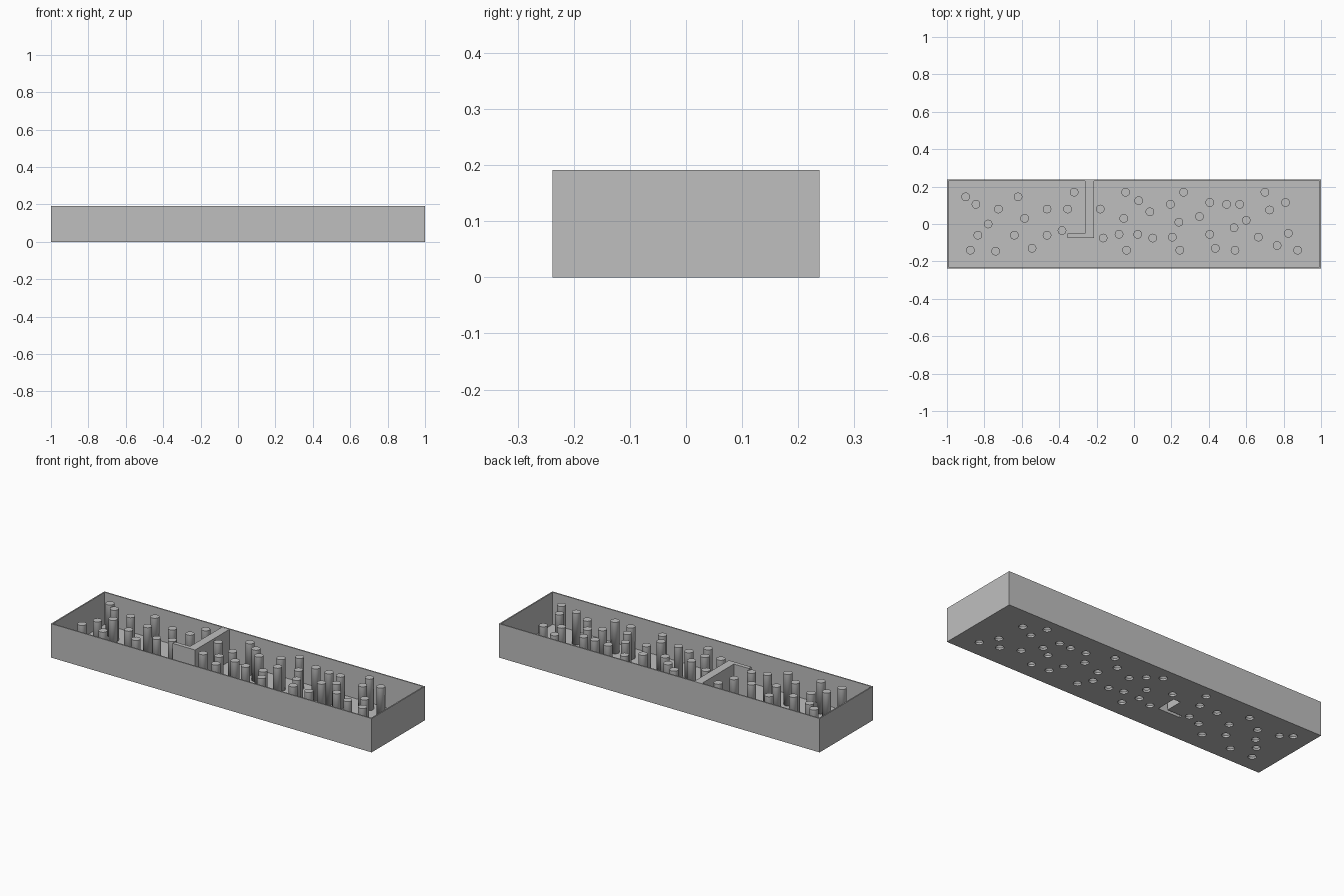
import bpy, bmesh
from math import cos, sin, tau, radians

default_cube = bpy.data.objects.get("Cube")
if default_cube:
    bpy.data.objects.remove(default_cube)

LENGTH, DEPTH, HEIGHT = 2.0, 0.476, 0.191
WALL, FLOOR = 0.01, 0.01
PIN_RADIUS, SHELL = 0.023, 0.002

grey = bpy.data.materials.new("plain_grey")
grey.use_nodes = True
grey.diffuse_color = (0.52, 0.52, 0.52, 1)
grey.node_tree.nodes["Principled BSDF"].inputs["Base Color"].default_value = grey.diffuse_color

# Pin positions in hundredths, listed from the -x end to the +x end
PINS = [
    (-90, 14.5), (-84.5, 10.5), (-62, 14.5), (-32, 17), (-35.5, 8), (-46.5, 8),
    (-72.5, 8), (-78, 0), (-58.5, 3), (-83.5, -6), (-64, -6), (-46.5, -6),
    (-38.5, -3.5), (-87.5, -14), (-74, -14.5), (-54.5, -13), (-18, 8),
    (-4.5, 17), (2.5, 12.5), (8.5, 6.5), (-5.5, 3), (-8, -5.5), (-16.5, -7.5),
    (2, -5.5), (-4, -14), (10, -7.5), (26.5, 17), (19.5, 10.5), (24, 1),
    (20.5, -7), (24.5, -14), (35, 4), (40.5, 11.5), (40.5, -5.5), (43.5, -13),
    (49.5, 10.5), (56.5, 10.5), (60, 2), (53.5, -2), (54, -14), (70, 17),
    (72.5, 7.5), (66.5, -7), (76.5, -11.5), (81, 11.5), (82.5, -5), (87.5, -14),
]


def make_object(name, bm):
    mesh = bpy.data.meshes.new(name)
    bm.normal_update()
    bm.to_mesh(mesh)
    bm.free()
    obj = bpy.data.objects.new(name, mesh)
    bpy.context.collection.objects.link(obj)
    mesh.materials.append(grey)
    return obj


def prism(bm, outline, bottom, top, closed):
    """Extrude a counter-clockwise outline; leave it open below unless closed."""
    low = [bm.verts.new((x, y, bottom)) for x, y in outline]
    high = [bm.verts.new((x, y, top)) for x, y in outline]
    count = len(outline)
    for i in range(count):
        j = (i + 1) % count
        bm.faces.new((low[i], low[j], high[j], high[i]))
    bm.faces.new(high)
    if closed:
        bm.faces.new(low[::-1])


def circle(center, radius, sides=24):
    x, y = center[0] / 100, center[1] / 100
    return [(x + radius * cos(tau * i / sides), y + radius * sin(tau * i / sides))
            for i in range(sides)]


def l_outline(end_y, inset=0):
    """Partition footprint: a leg towards the back and a short foot towards -x."""
    left, inner, right = -0.355 + inset, -0.262 + inset, -0.215 - inset
    front, step = -0.075 + inset, -0.052 - inset
    return [(left, front), (right, front), (right, end_y),
            (inner, end_y), (inner, step), (left, step)]


def add_shell(obj):
    shell = obj.modifiers.new("thin_shell", "SOLIDIFY")
    shell.thickness = SHELL
    shell.offset = -1


# Open tray: a block whose top is inset and pushed down to the floor
bm = bmesh.new()
bmesh.ops.create_cube(bm, size=1)
for v in bm.verts:
    v.co = (v.co.x * LENGTH, v.co.y * DEPTH, (v.co.z + 0.5) * HEIGHT)
bm.normal_update()
top = max(bm.faces, key=lambda f: f.calc_center_median().z)
bmesh.ops.inset_individual(bm, faces=[top], thickness=WALL)
cavity = bmesh.ops.extrude_discrete_faces(bm, faces=[top])["faces"][0]
for v in cavity.verts:
    v.co.z = FLOOR
tray = make_object("tray", bm)

# Openings in the tray floor under the hollow pins and partition
bm = bmesh.new()
for pin in PINS:
    prism(bm, circle(pin, PIN_RADIUS - SHELL), -0.05, 0.05, True)
prism(bm, l_outline(0.045, SHELL), -0.05, 0.05, True)
cutter = make_object("floor_hole_cutter", bm)
cutter.hide_render = True
cutter.hide_viewport = True
holes = tray.modifiers.new("floor_holes", "BOOLEAN")
holes.operation = "DIFFERENCE"
holes.solver = "EXACT"
holes.object = cutter

# Hollow pins, closed on top
bm = bmesh.new()
for pin in PINS:
    prism(bm, circle(pin, PIN_RADIUS), 0.001, HEIGHT - 0.004, False)
pins = make_object("pins", bm)
add_shell(pins)

# Hollow L-shaped partition joined to the back wall
bm = bmesh.new()
prism(bm, l_outline(DEPTH / 2 - WALL / 2), 0.001, HEIGHT - 0.001, False)
partition = make_object("partition", bm)
add_shell(partition)

# Smooth the round sides while keeping the rims sharp
bpy.ops.object.select_all(action="DESELECT")
pins.select_set(True)
bpy.context.view_layer.objects.active = pins
bpy.ops.object.shade_smooth_by_angle(angle=radians(30))
